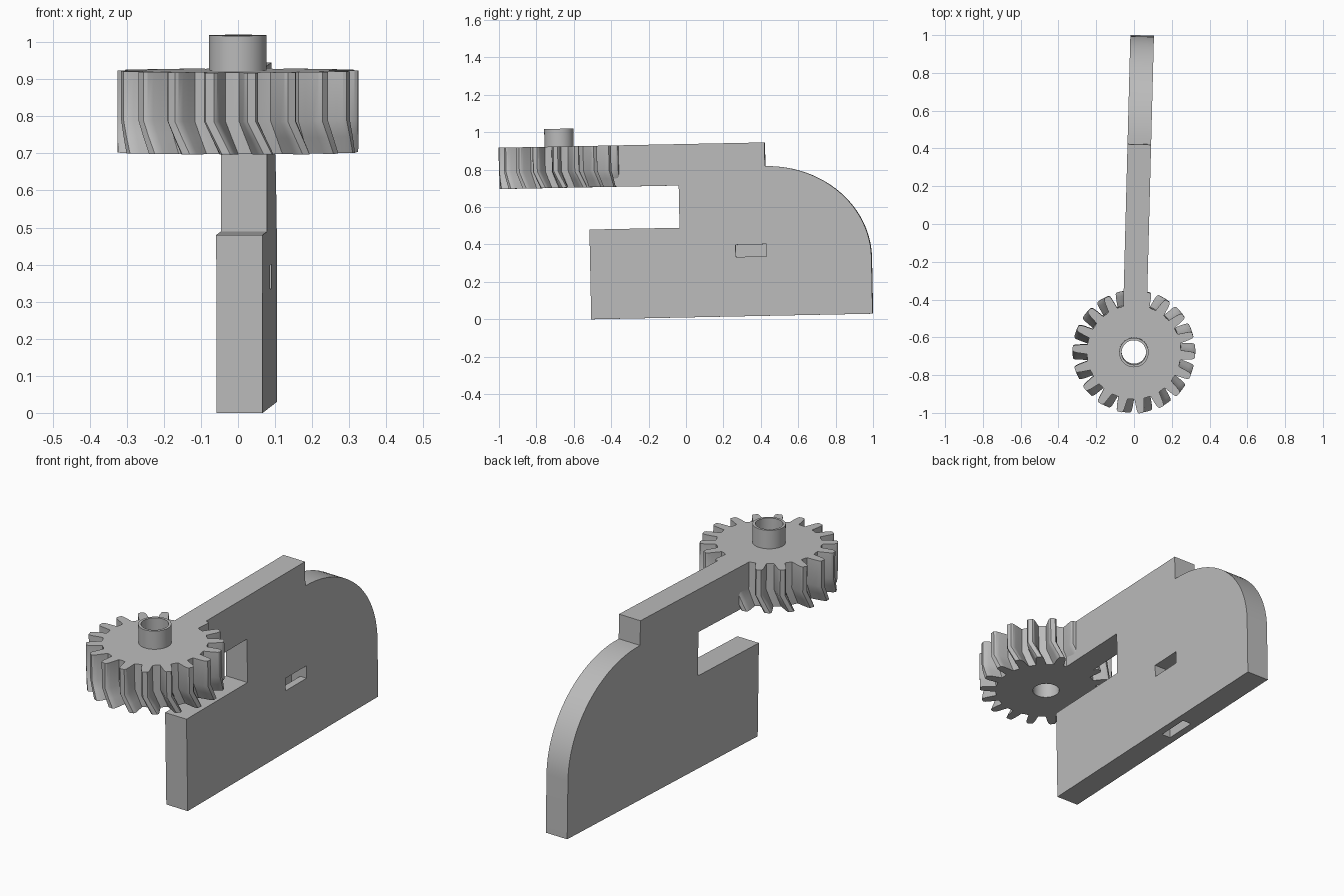
import bpy, bmesh
from math import pi, sin, cos, radians
from mathutils import Matrix, Vector

if "Cube" in bpy.data.objects:
    bpy.data.objects.remove(bpy.data.objects["Cube"])

GREY = (0.5, 0.5, 0.5, 1)
mat = bpy.data.materials.new("plain_grey")
mat.use_nodes = True
mat.diffuse_color = GREY
mat.node_tree.nodes["Principled BSDF"].inputs["Base Color"].default_value = GREY

AXLE = Vector((0, -0.66, 0))
THICK = 0.125
TEETH = 18
# The whole piece leans slightly: yaw about the axle, pitch about x
TILT = (Matrix.Translation(AXLE) @ Matrix.Rotation(-0.026, 4, 'Z')
        @ Matrix.Translation(-AXLE) @ Matrix.Rotation(0.02, 4, 'X'))


def loft(name, rings):
    """Closed solid through a stack of rings with equal point counts."""
    bm = bmesh.new()
    loops = [[bm.verts.new(p) for p in ring] for ring in rings]
    for a, b in zip(loops, loops[1:]):
        for i in range(len(a)):
            j = (i + 1) % len(a)
            bm.faces.new((a[i], a[j], b[j], b[i]))
    bm.faces.new(loops[0])
    bm.faces.new(loops[-1])
    bmesh.ops.recalc_face_normals(bm, faces=bm.faces)
    mesh = bpy.data.meshes.new(name)
    bm.to_mesh(mesh)
    bm.free()
    mesh.materials.append(mat)
    obj = bpy.data.objects.new(name, mesh)
    bpy.context.collection.objects.link(obj)
    return obj


def circle(r, z, n=48):
    return [AXLE + Vector((r * cos(2 * pi * i / n), r * sin(2 * pi * i / n), z))
            for i in range(n)]


def select(obj):
    bpy.ops.object.select_all(action='DESELECT')
    obj.select_set(True)
    bpy.context.view_layer.objects.active = obj


def cut(obj, cutter):
    mod = obj.modifiers.new("cut", 'BOOLEAN')
    mod.operation = 'DIFFERENCE'
    mod.solver = 'EXACT'
    mod.object = cutter
    select(obj)
    bpy.ops.object.modifier_apply(modifier=mod.name)


# Side plate with notch, arm and rounded back
outline = [(-0.505, 0.01), (1.0, 0.01)]
for i in range(25):
    a = pi / 2 * i / 24
    outline.append((0.44 + 0.56 * cos(a), 0.31 + 0.5 * sin(a)))
outline += [(0.44, 0.937), (-0.43, 0.937), (-0.43, 0.716),
            (-0.023, 0.716), (-0.023, 0.49), (-0.505, 0.49)]
plate = loft("plate", [[(x, y, z) for y, z in outline]
                       for x in (-THICK / 2, THICK / 2)])

# Bent channel from the underside to the left face
bend = [(-0.025, -0.05), (0.025, -0.05), (0.025, 0.328),
        (0.1, 0.328), (0.1, 0.393), (-0.025, 0.393)]
channel = loft("channel_cutter", [[(x, y, z) for x, z in bend]
                                  for y in (0.275, 0.44)])
cut(plate, channel)

# Gear: straight teeth above, twisted teeth below
half_tooth = [(0.29, 0.25), (0.24, 0.275), (0.2, 0.3), (0.16, 0.317), (0.1, 0.325)]
tooth = ([(-0.5, 0.248)] + [(-f, r) for f, r in half_tooth]
         + list(reversed(half_tooth)))


def gear_ring(z, twist):
    ring = []
    for k in range(TEETH):
        for f, r in tooth:
            a = 2 * pi * (k + f) / TEETH + radians(twist - 2)
            ring.append(AXLE + Vector((r * cos(a), r * sin(a), z)))
    return ring


gear = loft("gear", [gear_ring(0.716, 8), gear_ring(0.76, 4),
                     gear_ring(0.805, 0), gear_ring(0.937, 0)])

# Hub collar and the bore through it
hub = loft("hub", [circle(0.078, 0.93), circle(0.078, 1.032)])
bore = loft("bore_cutter", [circle(0.065, 0.5), circle(0.065, 1.2)])
cut(gear, bore)
cut(hub, bore)

for cutter in (channel, bore):
    bpy.data.objects.remove(cutter)

for obj in (plate, gear, hub):
    obj.data.transform(TILT)
    select(obj)
    bpy.ops.object.shade_smooth_by_angle(angle=radians(25))
